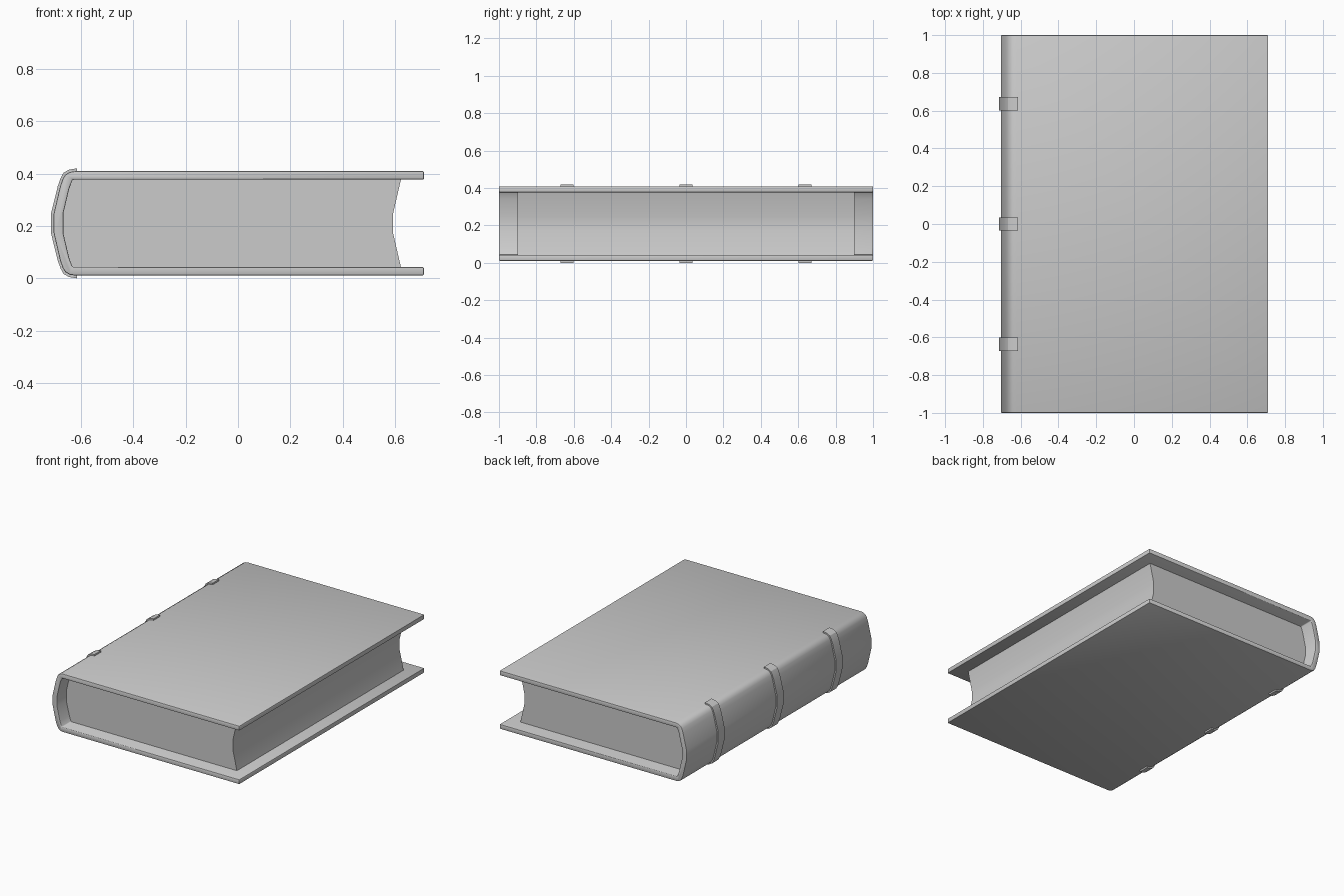
import bpy, bmesh, math

if "Cube" in bpy.data.objects:
    bpy.data.objects.remove(bpy.data.objects["Cube"])

MID = 0.21  # mid height of the book


def mirrored(half):
    """Upper half profile (x, height above middle), mirrored to the lower half."""
    return half + [(x, -z) for x, z in reversed(half)]


def prism(name, profile, y0, y1, bevel=0, angle=30):
    """Extrude a closed x-z profile along y, with optional edge rounding."""
    bm = bmesh.new()
    face = bm.faces.new([bm.verts.new((x, y0, MID + z)) for x, z in profile])
    ext = bmesh.ops.extrude_face_region(bm, geom=[face])
    verts = [g for g in ext["geom"] if isinstance(g, bmesh.types.BMVert)]
    bmesh.ops.translate(bm, verts=verts, vec=(0, y1 - y0, 0))
    bmesh.ops.recalc_face_normals(bm, faces=bm.faces)
    mesh = bpy.data.meshes.new(name)
    bm.to_mesh(mesh)
    bm.free()
    obj = bpy.data.objects.new(name, mesh)
    bpy.context.collection.objects.link(obj)
    bpy.ops.object.select_all(action="DESELECT")
    obj.select_set(True)
    bpy.context.view_layer.objects.active = obj
    if bevel:
        mod = obj.modifiers.new("rounding", "BEVEL")
        mod.width, mod.segments = bevel, 2
        mod.limit_method, mod.angle_limit = "ANGLE", math.radians(60)
        bpy.ops.object.modifier_apply(modifier=mod.name)
    bpy.ops.object.shade_smooth_by_angle(angle=math.radians(angle))
    return obj


# half profiles of the rounded spine, from the top cover to mid height
spine_outer = [(-0.622, 0.199), (-0.642, 0.196), (-0.659, 0.186),
               (-0.669, 0.17), (-0.679, 0.142), (-0.704, 0.035)]
spine_inner = [(-0.632, 0.167), (-0.645, 0.13), (-0.667, 0.037)]
band_outer = [(-0.614, 0.21), (-0.645, 0.205), (-0.666, 0.193),
              (-0.677, 0.173), (-0.688, 0.142), (-0.714, 0.037)]

# cover: two boards joined by the spine
outer = mirrored([(0.71, 0.199)] + spine_outer)
inner = mirrored([(0.71, 0.167)] + spine_inner)
prism("cover", outer + inner[::-1], -1, 1, bevel=0.005, angle=40)

# page block: rounded back and hollow fore edge
back = mirrored(spine_inner)
fore = mirrored([(0.622, 0.167), (0.592, 0.037)])
prism("pages", back + fore[::-1], -0.9, 0.9)

# three raised bands around the spine
for i, y in enumerate((-0.637, 0, 0.637)):
    lining = mirrored([(-0.614, 0.195)] + [(x + 0.006, z - 0.004) for x, z in spine_outer[1:]])
    prism(f"spine_band_{i + 1}", mirrored(band_outer) + lining[::-1], y - 0.035, y + 0.035)
